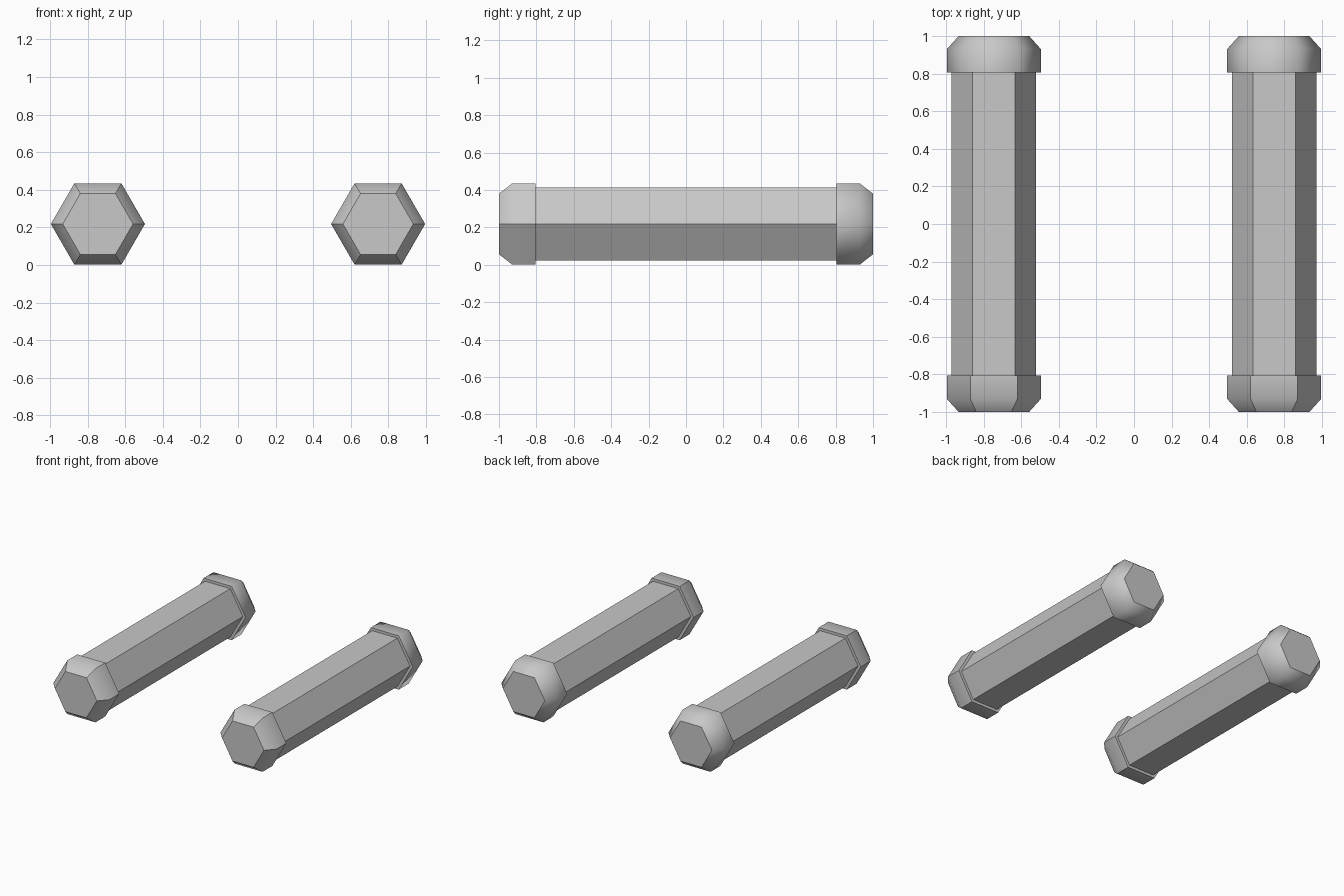
import bpy
import bmesh
from math import cos, sin, radians

cube = bpy.data.objects.get("Cube")
if cube:
    bpy.data.objects.remove(cube, do_unlink=True)

SIDES = 6
AXIS_X, AXIS_Z = 0.745, 0.218
ROD_R, CAP_R, END_R = 0.225, 0.25, 0.187
CAP_Y, CHAMFER_Y, END_Y = 0.805, 0.93, 1.0

grey = bpy.data.materials.new("plain_grey")
grey.use_nodes = True
colour = (0.58, 0.58, 0.58, 1)
grey.diffuse_color = colour
grey.node_tree.nodes["Principled BSDF"].inputs["Base Color"].default_value = colour


def hex_loft(name, x, sections, closed=True, sharp_corners=True):
    """Loft hexagonal sections (y, radius) along y."""
    bm = bmesh.new()
    rings = []
    for y, r in sections:
        angles = [radians(360 / SIDES * i) for i in range(SIDES)]
        rings.append([bm.verts.new((r * cos(a), y, r * sin(a))) for a in angles])
    for a, b in zip(rings, rings[1:]):
        for i in range(SIDES):
            j = (i + 1) % SIDES
            bm.faces.new((a[i], a[j], b[j], b[i])).smooth = True
    if closed:
        bm.faces.new(rings[0])
        bm.faces.new(rings[-1])
    bmesh.ops.recalc_face_normals(bm, faces=bm.faces[:])
    # End rims are always crisp; lengthwise corners only where asked
    for edge in bm.edges:
        lengthwise = abs(edge.verts[0].co.y - edge.verts[1].co.y) > 0.001
        rim = any(not f.smooth for f in edge.link_faces)
        edge.smooth = not (rim or (lengthwise and sharp_corners))
    mesh = bpy.data.meshes.new(name)
    bm.to_mesh(mesh)
    bm.free()
    mesh.materials.append(grey)
    obj = bpy.data.objects.new(name, mesh)
    obj.location = (x, 0, AXIS_Z)
    bpy.context.collection.objects.link(obj)
    return obj


cap = [(CAP_Y, CAP_R), (CHAMFER_Y, CAP_R), (END_Y, END_R)]
for side, sign in (("left", 1), ("right", -1)):
    x = sign * AXIS_X
    # Long shaft
    hex_loft(side + "_rod", x, [(-CAP_Y, ROD_R), (CAP_Y, ROD_R)], closed=False)
    # Crisp front cap and softly shaded back cap
    hex_loft(side + "_front_cap", x, [(-y, r) for y, r in cap])
    hex_loft(side + "_back_cap", x, cap, sharp_corners=False)
